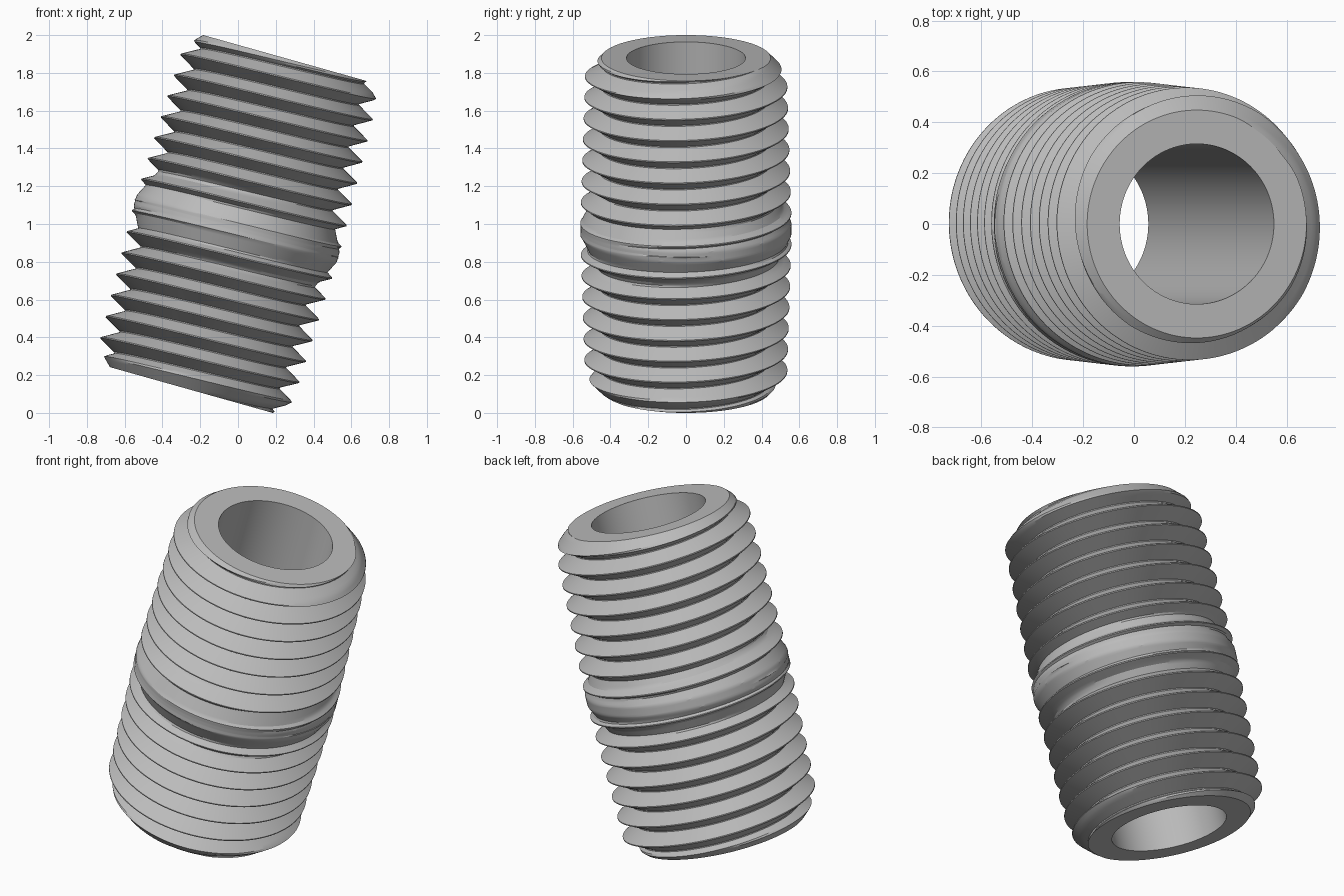
import bpy, bmesh, math
from mathutils import Matrix

if "Cube" in bpy.data.objects:
    bpy.data.objects.remove(bpy.data.objects["Cube"], do_unlink=True)

PITCH = 0.1155        # thread spacing
DEPTH = 0.092         # thread depth
FLAT = 0.006          # width of crest and root flats
HALF = 0.913          # half the nipple length
MID = -0.026          # where the two opposed threads meet
BORE = 0.315
FACE = 0.448          # radius of the flat end faces
SEGS = 180
TILT = math.radians(15.7)


def thread_radius(u, angle, length):
    """Radius of the tapered thread, u along the axis from the middle."""
    crest = 0.563 - 0.031 * u
    turn = u / PITCH - angle / math.tau
    off = abs(turn - round(turn)) * PITCH
    groove = crest - DEPTH + max(0, off - FLAT / 2) * math.sqrt(3)
    runout = min(0.558, 0.558 - 0.5 * (u - 0.028))
    chamfer = FACE + length - u
    return min(crest, max(groove, runout), chamfer)


# Row positions within one pitch: root flat, flank, crest flat, flank
flank = PITCH / 2 - FLAT
steps = [FLAT / 2 + flank * i / 5 for i in range(6)]
steps += [PITCH - s for s in reversed(steps)]


def thread_rows(length, side):
    """Helical rows of points from the middle out to one end."""
    rows = []
    for turn in range(-2, math.ceil(length / PITCH) + 2):
        for step in steps:
            row = []
            for i in range(SEGS + 1):
                phi = math.tau * i / SEGS
                angle = phi if side > 0 else math.pi - phi
                u = PITCH * (turn + angle / math.tau) + step
                u = min(max(u, 0), length)
                r = thread_radius(u, angle, length)
                row.append((r * math.cos(phi), r * math.sin(phi), MID + side * u))
            rows.append(row)
    return rows


def ring(radius, z):
    return [(radius * math.cos(math.tau * i / SEGS),
             radius * math.sin(math.tau * i / SEGS), z) for i in range(SEGS + 1)]


# Outer threads, end faces and bore as one closed section
rows = thread_rows(HALF + MID, -1)[::-1] + thread_rows(HALF - MID, 1)
rows += [ring(BORE, HALF), ring(BORE, -HALF)]

bm = bmesh.new()
grid = [[bm.verts.new(co) for co in row] for row in rows]
for j, lower in enumerate(grid):
    upper = grid[(j + 1) % len(grid)]
    for i in range(SEGS):
        quad = (lower[i], lower[i + 1], upper[i + 1], upper[i])
        if len({tuple(round(c, 5) for c in v.co) for v in quad}) > 2:
            bm.faces.new(quad)
bmesh.ops.remove_doubles(bm, verts=bm.verts, dist=0.00005)
bmesh.ops.delete(bm, geom=[v for v in bm.verts if not v.link_faces], context='VERTS')
bmesh.ops.recalc_face_normals(bm, faces=bm.faces)
bm.transform(Matrix.Translation((0, 0, 1)) @ Matrix.Rotation(TILT, 4, 'Y'))

mesh = bpy.data.meshes.new("threaded_pipe_nipple")
bm.to_mesh(mesh)
bm.free()
nipple = bpy.data.objects.new("threaded_pipe_nipple", mesh)
bpy.context.collection.objects.link(nipple)

# Plain grey metal
steel = bpy.data.materials.new("light_grey_steel")
steel.use_nodes = True
colour = (0.5, 0.5, 0.5, 1)
steel.diffuse_color = colour
steel.node_tree.nodes["Principled BSDF"].inputs["Base Color"].default_value = colour
mesh.materials.append(steel)

bpy.ops.object.select_all(action='DESELECT')
nipple.select_set(True)
bpy.context.view_layer.objects.active = nipple
bpy.ops.object.shade_smooth_by_angle(angle=math.radians(25))
